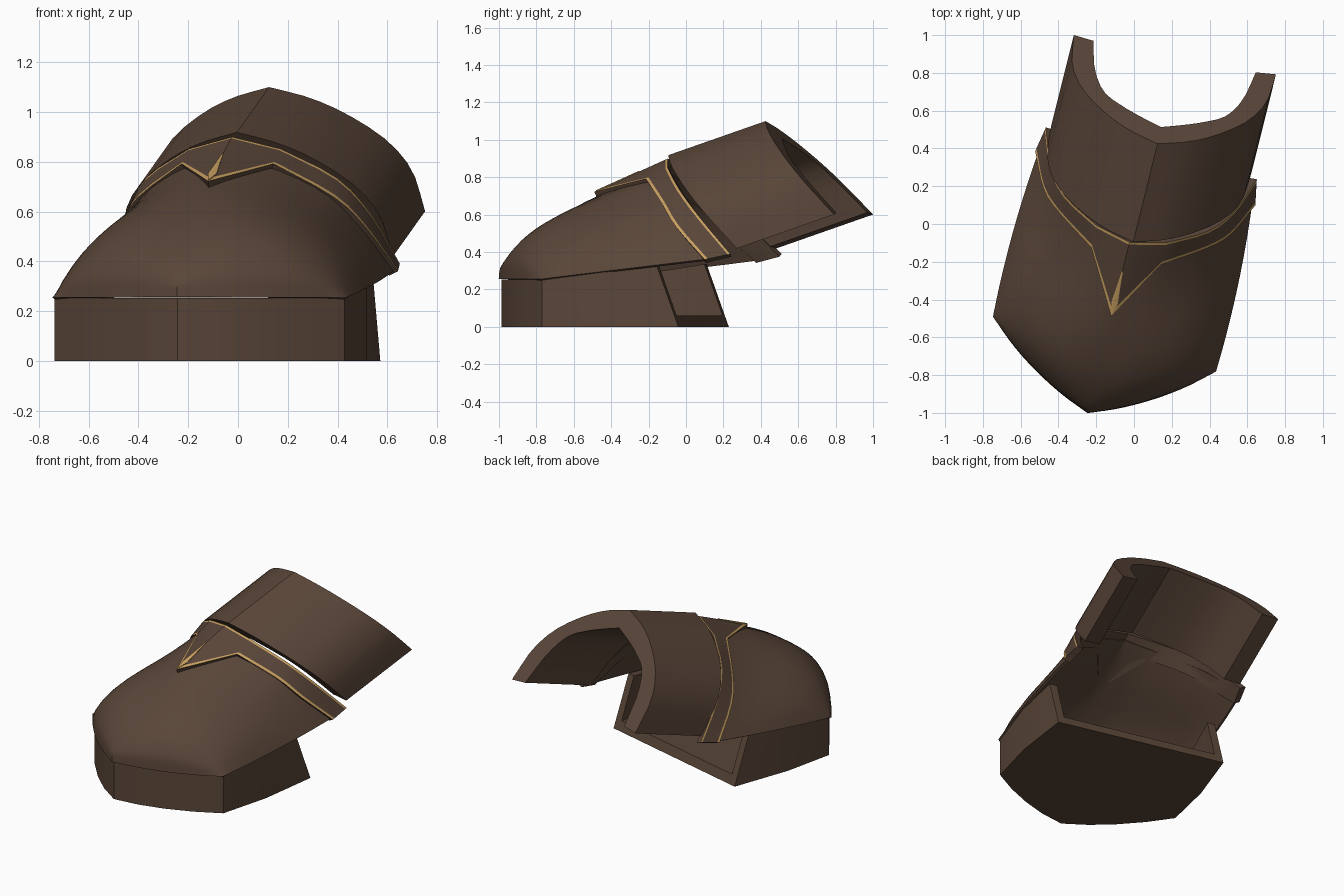
import bpy, bmesh, math
from mathutils import Vector, Matrix

if "Cube" in bpy.data.objects:
    bpy.data.objects.remove(bpy.data.objects["Cube"])

# The boot is mirror-symmetric in its own frame, then turned about z
YAW = Matrix.Rotation(math.radians(-13.8), 4, 'Z')


def material(name, rgb):
    m = bpy.data.materials.new(name)
    m.diffuse_color = (*rgb, 1)
    m.use_nodes = True
    m.node_tree.nodes["Principled BSDF"].inputs["Base Color"].default_value = m.diffuse_color
    return m


BROWN = material("dark brown leather", (0.100, 0.060, 0.040))
GOLD = material("gold trim", (0.58, 0.35, 0.12))


def curve(pts, p):
    """Catmull-Rom point at p (0..1) along the list."""
    pts = [Vector(q) for q in pts]
    n = len(pts) - 1
    i = min(int(p * n), n - 1)
    f = p * n - i
    b, c = pts[i], pts[i + 1]
    a = pts[i - 1] if i > 0 else 2 * b - c
    d = pts[i + 2] if i + 2 <= n else 2 * c - b
    return 0.5 * (2 * b + (c - a) * f + (2 * a - 5 * b + 4 * c - d) * f * f
                  + (3 * b - a - 3 * c + d) * f ** 3)


def loft(name, rows, mats, closed=False, thick=0, row_mat=None, place=YAW):
    """Skin half rows (centre to side), mirrored across x = 0."""
    bm = bmesh.new()
    grid = []
    for half in rows:
        half = [Vector(p) for p in half]
        full = [Vector((-p.x, p.y, p.z)) for p in reversed(half[1:])] + half
        grid.append([bm.verts.new(p) for p in full])
    n = len(grid)
    for r in range(n if closed else n - 1):
        a, b = grid[r], grid[(r + 1) % n]
        for k in range(len(a) - 1):
            f = bm.faces.new((a[k], a[k + 1], b[k + 1], b[k]))
            f.material_index = row_mat(r) if row_mat else 0
    if closed:
        for e in (0, -1):
            bm.faces.new([g[e] for g in grid])
    bmesh.ops.remove_doubles(bm, verts=bm.verts, dist=1e-5)
    bmesh.ops.dissolve_degenerate(bm, edges=bm.edges, dist=1e-5)
    bmesh.ops.recalc_face_normals(bm, faces=bm.faces)
    bm.normal_update()
    if not closed and sum(f.normal.z * f.calc_area() for f in bm.faces) < 0:
        bmesh.ops.reverse_faces(bm, faces=bm.faces)
    bm.transform(place)
    me = bpy.data.meshes.new(name)
    bm.to_mesh(me)
    bm.free()
    for m in mats:
        me.materials.append(m)
    ob = bpy.data.objects.new(name, me)
    bpy.context.collection.objects.link(ob)
    bpy.ops.object.select_all(action='DESELECT')
    ob.select_set(True)
    bpy.context.view_layer.objects.active = ob
    if thick:
        s = ob.modifiers.new("thickness", 'SOLIDIFY')
        s.thickness = thick
        s.offset = -1
        s.material_offset = s.material_offset_rim = len(mats) - 1
        bpy.ops.object.modifier_apply(modifier=s.name)
    bpy.ops.object.shade_smooth_by_angle(angle=math.radians(32))
    return ob


# Sole: hollow tray, open at the back
outer = [(0, -1.015), (.16, -.955), (.31, -.873), (.46, -.768), (.6, -.645), (.607, -.3), (.565, .097)]
inner = [(0, -.95), (.15, -.89), (.28, -.81), (.42, -.71), (.54, -.61), (.55, -.3), (.515, .097)]


def level(pts, z, back):
    out = [(u, v, z if z is not None else .252 + .125 * max(0, v + .64)) for u, v in pts]
    u, v, zz = out[-1]
    out[-1] = (u, back, .335 if z is None else zz)
    return out


def centre(row):
    return [(0, v, z) for u, v, z in row]


bottom = level(outer, 0, .097)
floor = level(inner, .06, .075)
loft("sole", [bottom, level(outer, None, -.025), level(inner, None, -.025),
              floor, centre(floor), centre(bottom)], [BROWN], closed=True)

# Toe plate: patch between ridge, rear arch, side rim and front rim
S = [0, .03, .13, .31, .57, 1]
ridge = [(0, -1.031, .257), (0, -1.015, .33), (0, -.914, .44),
         (0, -.75, .56), (0, -.515, .687), (0, -.13, .852)]
front = [(0, -1.031, .257), (.16, -.965, .256), (.32, -.878, .255),
         (.47, -.775, .255), (.608, -.655, .255)]
rear = [(0, -.13, .852), (.19, -.09, .80), (.385, .03, .685), (.49, .17, .55), (.575, .32, .37)]


def plate_point(p, t):
    s = curve([(q, 0, 0) for q in S], p).x
    a, b = Vector(front[0]), Vector(front[-1])
    c, d = Vector(rear[0]), Vector(rear[-1])
    side = b.lerp(d, s) + Vector((.08 * s * (1 - s), 0, 0))
    pt = curve(ridge, p).lerp(side, t) + curve(front, t).lerp(curve(rear, t), s)
    pt -= a.lerp(b, t).lerp(c.lerp(d, t), s)
    swell = 10.5 * p * (1 - s) ** 2 * t * max(0, 1 - t) ** .7
    return pt + Vector((.012, 0, .1)) * swell


loft("toe_plate", [[plate_point(i / 18, j / 14) for j in range(15)] for i in range(19)],
     [BROWN], thick=.018)

# Pointed ankle band with gold edges
band_front = [(0, -.505, .722), (.19, -.175, .792), (.405, -.033, .658),
              (.512, .07, .535), (.6, .25, .36)]
band_rear = [(0, -.10, .90), (.19, -.055, .852), (.395, .06, .735),
             (.505, .2, .585), (.575, .385, .39)]


def band_edge(pts):
    return [Vector(pts[0])] + [curve(pts[1:], k / 9) for k in range(10)]


fe, re = band_edge(band_front), band_edge(band_rear)
rim_f = [a + (b - a).normalized() * (.017 if k else .035) for k, (a, b) in enumerate(zip(fe, re))]
rim_r = [b + (a - b).normalized() * .014 for a, b in zip(fe, re)]
loft("ankle_band", [fe, rim_f] + [[a.lerp(b, w) for a, b in zip(fe, re)] for w in (.35, .65)]
     + [rim_r, re], [GOLD, BROWN], thick=.04, row_mat=lambda r: 0 if r in (0, 4) else 1)


# Gold sliver on the band's point
def on_ridge(v, u=0):
    return (u, v, .726 + (v + .505) * .44 - u * .25)


loft("point_inlay", [[on_ridge(v), on_ridge(v, w)] for v, w in
                     ((-.495, .003), (-.43, .018), (-.36, .011), (-.26, .003))],
     [GOLD], thick=.006)

# Shin cuff: open arch swept back and up, turned a little less than the foot
cuff_out = [(0, .43), (.16, .472), (.304, .538), (.443, .637), (.523, .754), (.545, .91)]
cuff_in = [(0, .52), (.12, .555), (.228, .593), (.33, .645), (.40, .75), (.438, .9)]


def cuff_row(pts, shift):
    row = [curve([(u, v, 1.10 - (v - .43) * 1.04) for u, v in pts], k / 12) for k in range(13)]
    return [p - Vector((0, .535, .182)) * shift for p in row]


SKEW = Matrix.Identity(4)
SKEW[0][1], SKEW[0][2], SKEW[0][3] = .0395, .038, -.0588
CUFF = Matrix.Translation((.043, .003, 0)) @ Matrix.Rotation(math.radians(-11), 4, 'Z') @ SKEW
loft("shin_cuff", [cuff_row(cuff_out, 1), cuff_row(cuff_out, 0), cuff_row(cuff_in, 0),
                   cuff_row(cuff_in, 1)], [BROWN], closed=True, place=CUFF)
